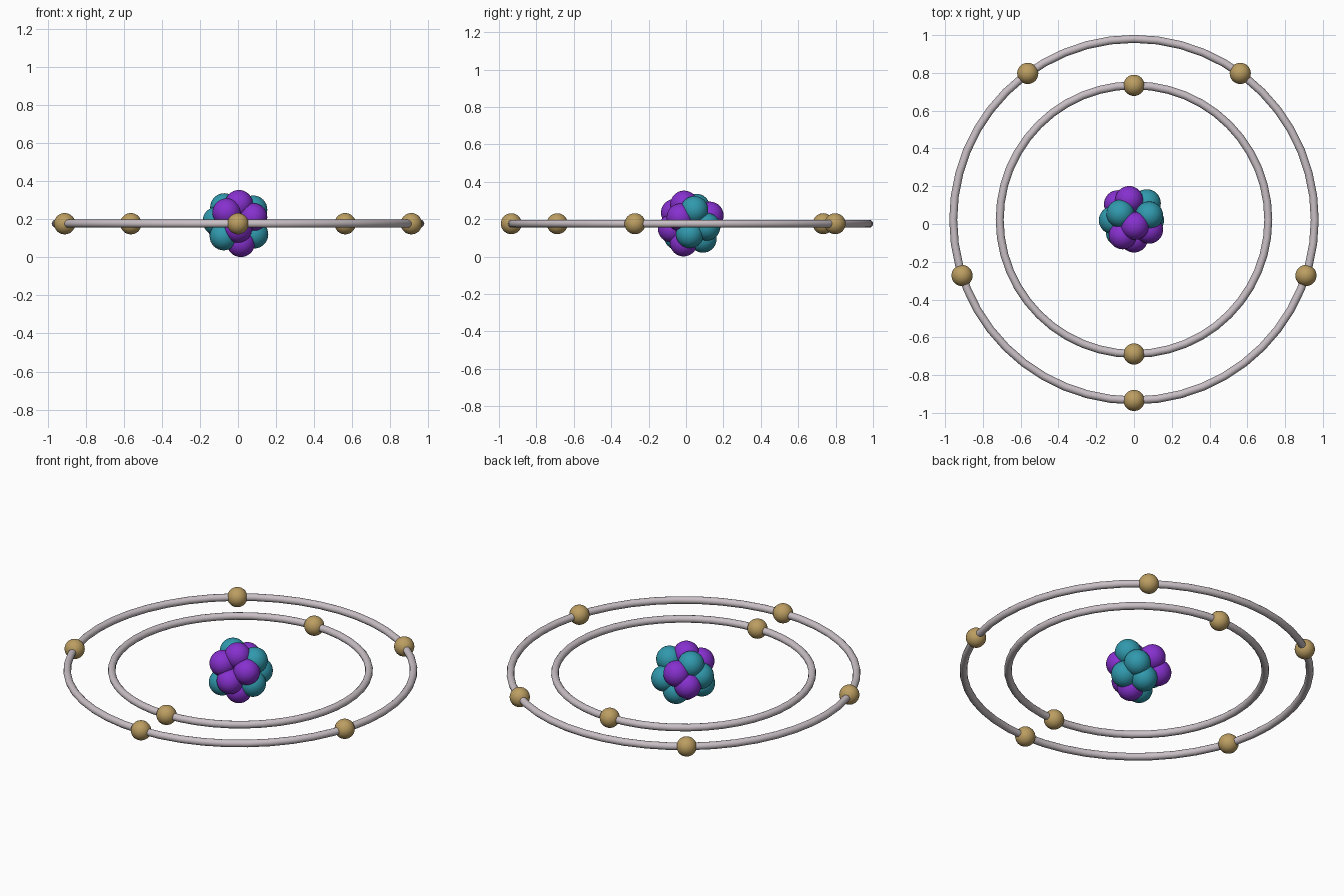
import bpy
from math import cos, sin, radians

if "Cube" in bpy.data.objects:
    bpy.data.objects.remove(bpy.data.objects["Cube"])

CY, CZ = 0.023, 0.176      # centre of the orbits


def material(name, rgb):
    m = bpy.data.materials.new(name)
    m.diffuse_color = (*rgb, 1)
    m.use_nodes = True
    m.node_tree.nodes["Principled BSDF"].inputs["Base Color"].default_value = m.diffuse_color
    return m


purple = material("purple", (0.24, 0.03, 0.62))
teal = material("teal", (0.03, 0.32, 0.42))
gold = material("gold", (0.50, 0.34, 0.12))
pale = material("pale_grey", (0.58, 0.52, 0.55))


def finish(name, mat):
    ob = bpy.context.object
    ob.name = name
    ob.data.materials.append(mat)
    bpy.ops.object.shade_smooth_by_angle(angle=radians(40))


def ball(name, pos, r, mat):
    bpy.ops.mesh.primitive_uv_sphere_add(segments=32, ring_count=16, radius=r, location=pos)
    finish(name, mat)


# Orbit rings with evenly spaced electrons
for shell, radius, count in (("inner", 0.711, 2), ("outer", 0.957, 5)):
    bpy.ops.mesh.primitive_torus_add(major_radius=radius, minor_radius=0.021,
                                     major_segments=48, minor_segments=12,
                                     location=(0, CY, CZ))
    finish(shell + "_orbit", pale)
    for i in range(count):
        a = radians(-90 + 360 * i / count)
        ball(f"{shell}_electron_{i + 1}",
             (radius * cos(a), CY + radius * sin(a), CZ), 0.056, gold)

# Nucleus: packed cluster of seven purple and seven teal balls
protons = [(0.005, -0.01, 0.279), (0.015, -0.013, 0.075), (-0.06, -0.06, 0.235),
           (0.08, -0.03, 0.21), (0.0, -0.077, 0.15), (-0.026, 0.127, 0.22),
           (-0.085, 0.105, 0.155)]
neutrons = [(-0.072, 0.055, 0.262), (0.068, 0.11, 0.16), (-0.112, 0.02, 0.19),
            (-0.075, -0.045, 0.11), (0.085, 0.02, 0.12), (0.08, 0.045, 0.25),
            (0.003, 0.09, 0.095)]
for kind, places, mat in (("proton", protons, purple), ("neutron", neutrons, teal)):
    for i, p in enumerate(places):
        ball(f"{kind}_{i + 1}", p, 0.074, mat)
